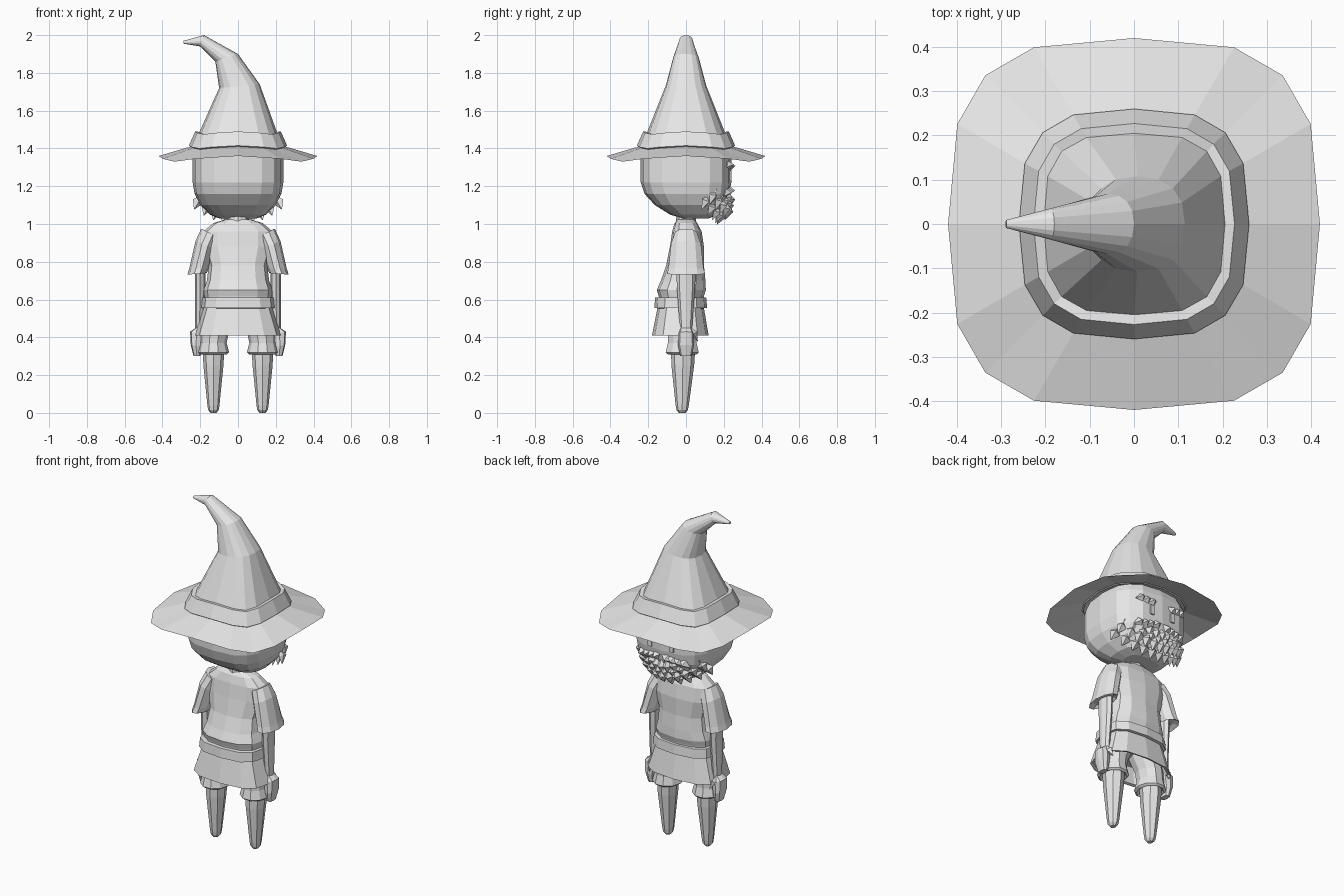
import bpy, bmesh, math
from mathutils import Vector

if "Cube" in bpy.data.objects:
    bpy.data.objects.remove(bpy.data.objects["Cube"])

grey = bpy.data.materials.new("light grey")
grey.use_nodes = True
COLOUR = (0.8, 0.8, 0.8, 1)
grey.diffuse_color = COLOUR
grey.node_tree.nodes["Principled BSDF"].inputs["Base Color"].default_value = COLOUR


def finish(bm, name):
    bmesh.ops.recalc_face_normals(bm, faces=bm.faces)
    mesh = bpy.data.meshes.new(name)
    bm.to_mesh(mesh)
    bm.free()
    mesh.materials.append(grey)
    obj = bpy.data.objects.new(name, mesh)
    bpy.context.collection.objects.link(obj)
    return obj


def ring(left, right, half_y, n=16, power=2.0, cy=0.0, sag=0.0):
    """Rounded-square loop spanning two (x, z) points, sagging at its corners."""
    l, r = Vector((left[0], cy, left[1])), Vector((right[0], cy, right[1]))
    mid, u, v = (l + r) / 2, (r - l) / 2, Vector((0, half_y, 0))
    pts = []
    for i in range(n):
        a = 2 * math.pi * i / n
        c, s = math.cos(a), math.sin(a)
        c = math.copysign(abs(c) ** (2 / power), c)
        s = math.copysign(abs(s) ** (2 / power), s)
        pts.append(mid + u * c + v * s - Vector((0, 0, sag * math.sin(2 * a) ** 2)))
    return pts


def level(z, rx, ry, cx=0.0, cy=0.0, **kw):
    return ring((cx - rx, z), (cx + rx, z), ry, cy=cy, **kw)


def loft(name, rings, caps=True, mirror=False):
    bm = bmesh.new()
    for side in ((1, -1) if mirror else (1,)):
        loops = [[bm.verts.new((p.x * side, p.y, p.z)) for p in r] for r in rings]
        n = len(loops[0])
        for a, b in zip(loops, loops[1:]):
            for i in range(n):
                j = (i + 1) % n
                bm.faces.new((a[i], a[j], b[j], b[i]))
        if caps:
            bm.faces.new(loops[0])
            bm.faces.new(loops[-1])
    return finish(bm, name)


def tuft(bm, base, direction, normal, length, width, depth):
    """Leaf-shaped lock of hair with a ridge and a pointed end."""
    d = Vector(direction).normalized()
    n = Vector(normal)
    n = (n - d * n.dot(d)).normalized()
    side = d.cross(n) * width / 2
    base = Vector(base)
    belly = base + d * length * 0.45
    start, tip = bm.verts.new(base), bm.verts.new(base + d * length - n * depth * 0.3)
    waist = [bm.verts.new(belly + o) for o in (side, n * depth, -side, -n * depth * 0.6)]
    for i in range(4):
        j = (i + 1) % 4
        bm.faces.new((start, waist[i], waist[j]))
        bm.faces.new((tip, waist[j], waist[i]))


# Head and neck
loft("head", [level(z, rx, ry, cy=cy, power=3) for z, rx, ry, cy in (
    (1.03, 0.1, 0.07, 0.05), (1.05, 0.15, 0.13, 0.045), (1.1, 0.2, 0.185, 0.02),
    (1.16, 0.23, 0.225, 0.005), (1.22, 0.24, 0.24, 0), (1.36, 0.24, 0.24, 0),
    (1.46, 0.2, 0.2, 0))])
loft("neck", [level(0.98, 0.07, 0.055, n=8), level(1.06, 0.05, 0.05, n=8)])

# Hat: brim, band and bent cone
loft("hat_brim", [level(1.36, 0.42, 0.42, power=3.1, sag=0.03),
                  level(1.41, 0.25, 0.25, power=3, sag=0.015),
                  level(1.41, 0.19, 0.19, power=3)], caps=False)
loft("hat_band", [level(1.405, 0.245, 0.245, power=3, sag=0.015),
                  level(1.415, 0.26, 0.26, power=3, sag=0.015),
                  level(1.49, 0.227, 0.227, power=3, sag=0.015),
                  level(1.487, 0.2, 0.2, power=3, sag=0.015)], caps=False)
loft("hat_cone", [level(1.47, 0.212, 0.212, power=3, sag=0.01),
                  ring((-0.1, 1.72), (0.115, 1.74), 0.108, power=2.4),
                  ring((-0.12, 1.86), (0, 1.9), 0.068, power=2.3),
                  ring((-0.2, 1.94), (-0.18, 2.0), 0.035, power=2.2),
                  ring((-0.29, 1.955), (-0.288, 1.97), 0.009)])

# Beard: overlapping rows of locks following the jaw
bm = bmesh.new()
for row in range(4):
    count = 11 - row % 2
    for i in range(count):
        a = 2 * i / (count - 1) - 1
        x = a * (0.2 - 0.015 * (3 - row))
        y = 0.228 - 0.085 * a * a - (0.035 if row == 3 else 0)
        z = 1.165 - 0.03 * row + 0.075 * a * a
        tuft(bm, (x, y, z), (a * 0.5, 0.1 - 0.12 * row, -1),
             (a * 0.9, 1, -0.15 * row), 0.085, 0.06, 0.028)
finish(bm, "beard")

# Moustache and eyebrows
bm = bmesh.new()
for side in (1, -1):
    for i in range(4):
        tuft(bm, (side * (0.005 + 0.035 * i), 0.235 - 0.006 * i, 1.195 - 0.004 * i),
             (side, -0.1, -0.55), (0, 1, 0), 0.075, 0.05, 0.028)
finish(bm, "moustache")
bm = bmesh.new()
for side in (1, -1):
    for i in range(3):
        tuft(bm, (side * (0.04 + 0.035 * i), 0.235 - 0.005 * i, 1.315 + 0.004 * i),
             (side, 0, -0.35), (0, 1, 0.1), 0.065, 0.045, 0.028)
finish(bm, "eyebrows")

# Eyes as thin plates on the face
bm = bmesh.new()
for side in (1, -1):
    made = bmesh.ops.create_cube(bm, size=1)["verts"]
    bmesh.ops.scale(bm, vec=(0.025, 0.009, 0.055), verts=made)
    bmesh.ops.translate(bm, vec=(side * 0.07, 0.237, 1.255), verts=made)
finish(bm, "eyes")

# Tunic with rounded shoulders and a bulge over the belt
loft("tunic", [level(z, rx, ry, cy=cy, n=12, power=2.5) for z, rx, ry, cy in (
    (1.025, 0.065, 0.045, 0), (1.005, 0.13, 0.06, 0), (0.96, 0.185, 0.078, 0.005),
    (0.88, 0.185, 0.09, 0.005), (0.78, 0.155, 0.1, -0.005), (0.7, 0.165, 0.118, -0.015),
    (0.65, 0.182, 0.13, -0.025), (0.62, 0.178, 0.12, -0.025), (0.56, 0.165, 0.11, -0.025))])
loft("belt", [level(z, rx, ry, cy=-0.028, n=12, power=2.8) for z, rx, ry in (
    (0.612, 0.165, 0.11), (0.61, 0.19, 0.135), (0.555, 0.195, 0.14), (0.553, 0.165, 0.11))])
loft("skirt", [level(0.56, 0.18, 0.122, cy=-0.028, n=12, power=2.8),
               level(0.41, 0.228, 0.15, cy=-0.03, n=12, power=2.8),
               level(0.415, 0.21, 0.135, cy=-0.03, n=12, power=2.8),
               level(0.5, 0.17, 0.11, cy=-0.03, n=12, power=2.8)])

# Flared sleeves, arms and hands
loft("sleeves", [ring((0.1, 0.93), (0.195, 0.975), 0.06, n=10),
                 ring((0.125, 0.87), (0.225, 0.91), 0.083, n=10),
                 ring((0.155, 0.765), (0.258, 0.765), 0.098, n=10),
                 ring((0.165, 0.74), (0.268, 0.732), 0.106, n=10),
                 ring((0.18, 0.755), (0.245, 0.75), 0.075, n=10)], mirror=True)
loft("arms", [level(0.8, 0.03, 0.052, cx=0.2, n=8), level(0.66, 0.027, 0.048, cx=0.2, n=8),
              level(0.42, 0.022, 0.03, cx=0.205, n=8)], mirror=True)
loft("hands", [ring((0.185, 0.45), (0.225, 0.45), 0.03, n=8, power=3),
               ring((0.185, 0.41), (0.254, 0.43), 0.04, n=8, power=3),
               ring((0.195, 0.35), (0.25, 0.36), 0.042, n=8, power=3),
               ring((0.2, 0.3), (0.235, 0.3), 0.03, n=8, power=3)], mirror=True)
bm = bmesh.new()
for side in (1, -1):
    tuft(bm, (side * 0.215, 0.02, 0.455), (side * -0.15, 0.45, -0.8), (side, 0, 0), 0.09, 0.04, 0.018)
finish(bm, "thumbs")

# Short trousers, lower legs and pointed feet
loft("trousers", [level(0.52, 0.085, 0.09, cx=0.085, cy=-0.025, n=10),
                  level(0.42, 0.075, 0.08, cx=0.125, cy=-0.02, n=10),
                  level(0.37, 0.07, 0.08, cx=0.13, cy=-0.02, n=10),
                  level(0.32, 0.083, 0.092, cx=0.13, cy=-0.02, n=10),
                  level(0.31, 0.07, 0.08, cx=0.13, cy=-0.02, n=10),
                  level(0.33, 0.05, 0.06, cx=0.13, cy=-0.02, n=10)], mirror=True)
loft("lower_legs", [level(z, rx, ry, cx=0.13, cy=cy, n=8) for z, rx, ry, cy in (
    (0.35, 0.058, 0.065, -0.015), (0.25, 0.053, 0.06, -0.017), (0.04, 0.032, 0.035, -0.02),
    (0.015, 0.028, 0.03, -0.02), (0, 0.015, 0.018, -0.02))], mirror=True)
